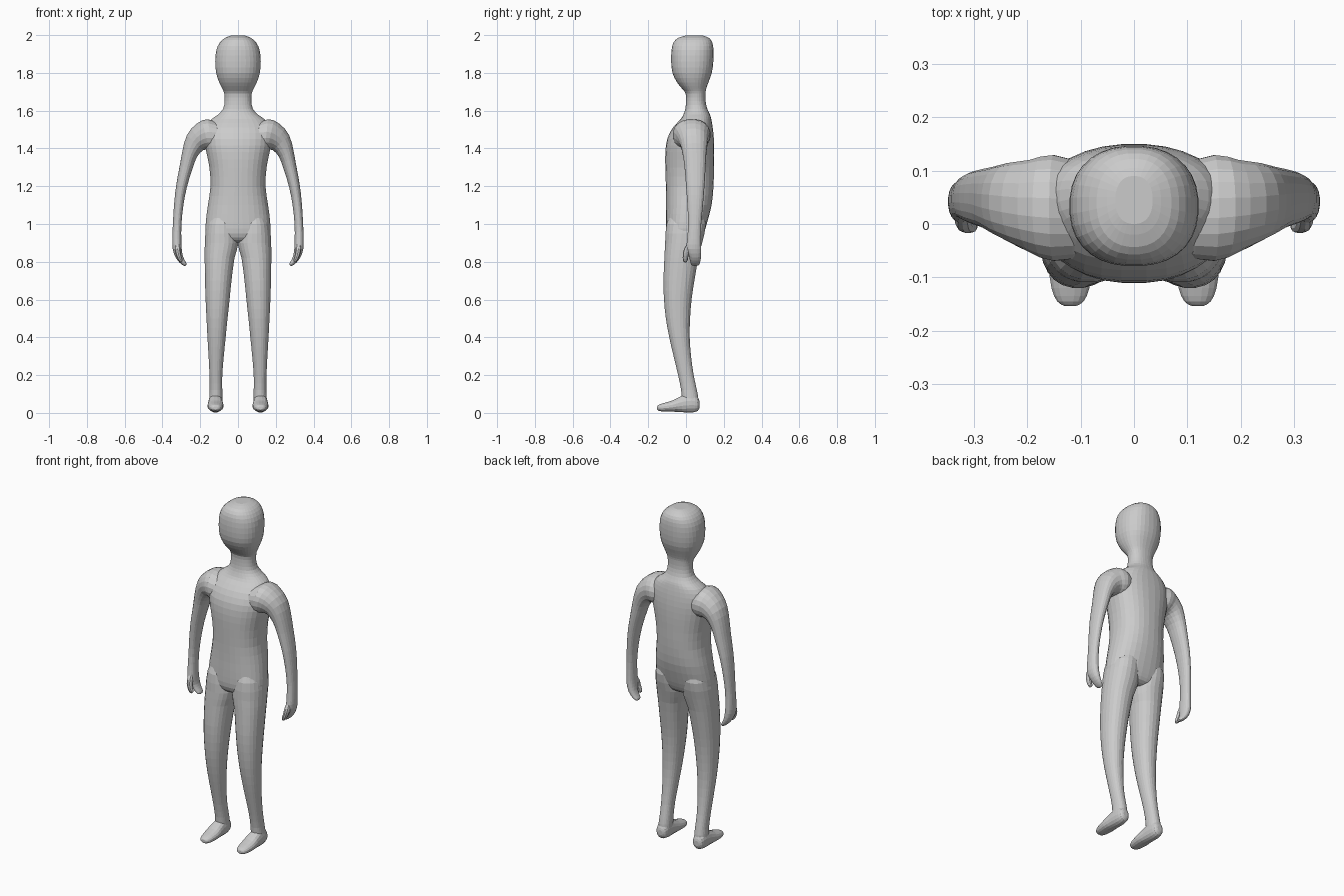
import bpy, bmesh, math
from mathutils import Vector

grey = bpy.data.materials.new("light_grey")
grey.diffuse_color = (0.6, 0.6, 0.6, 1)


def spline(rows, steps):
    """Fill in extra rings between the given ones (Catmull-Rom)."""
    out = []
    for i in range(len(rows) - 1):
        p0, p1 = rows[max(i - 1, 0)], rows[i]
        p2, p3 = rows[i + 1], rows[min(i + 2, len(rows) - 1)]
        for s in range(steps):
            t = s / steps
            out.append([0.5 * (2 * b + (c - a) * t + (2 * a - 5 * b + 4 * c - d) * t * t
                               + (3 * b - a - 3 * c + d) * t ** 3)
                        for a, b, c, d in zip(p0, p1, p2, p3)])
    return out + [list(rows[-1])]


def loft(name, rows, sides=24, side=1, power=2.2, along_y=False, steps=2):
    """Rows: centre x, height, half width, near, far, tilt in degrees."""
    bm = bmesh.new()
    rings = []
    for x, h, w, near, far, tilt in spline(rows, steps):
        t = math.radians(tilt)
        ring = []
        for k in range(sides):
            a = 2 * math.pi * (k + 0.5) / sides
            c, s = math.cos(a), math.sin(a)
            u = math.copysign(abs(c) ** (2 / power), c) * w
            v = math.copysign(abs(s) ** (2 / power), s) * (far - near) / 2
            depth = (near + far) / 2 + v
            px, pz = x + u * math.cos(t), h + u * math.sin(t)
            co = (px, pz, depth) if along_y else (px, depth, pz)
            ring.append(bm.verts.new((co[0] * side, co[1], co[2])))
        rings.append(ring)
    for r0, r1 in zip(rings, rings[1:]):
        for k in range(sides):
            j = (k + 1) % sides
            bm.faces.new((r0[k], r0[j], r1[j], r1[k]))
    # close both ends with a fan
    for ring in (rings[0], rings[-1]):
        mid = bm.verts.new(sum((v.co for v in ring), Vector()) / sides)
        for k in range(sides):
            bm.faces.new((ring[k], ring[(k + 1) % sides], mid))
    bmesh.ops.recalc_face_normals(bm, faces=bm.faces)
    mesh = bpy.data.meshes.new(name)
    bm.to_mesh(mesh)
    bm.free()
    mesh.materials.append(grey)
    ob = bpy.data.objects.new(name, mesh)
    bpy.context.collection.objects.link(ob)
    return ob


# head, neck and torso: height, half width, front, back
trunk = [
    (1.998, .035, .000, .090), (1.985, .070, -.043, .122), (1.96, .097, -.067, .140),
    (1.92, .115, -.077, .146), (1.86, .121, -.079, .145), (1.80, .116, -.072, .137),
    (1.75, .100, -.048, .119), (1.715, .083, -.020, .107), (1.69, .073, -.002, .104),
    (1.65, .071, .000, .104), (1.61, .079, -.004, .113), (1.58, .105, -.014, .127),
    (1.555, .140, -.028, .134), (1.51, .172, -.070, .142), (1.45, .180, -.100, .148),
    (1.38, .168, -.110, .150), (1.30, .152, -.110, .149), (1.20, .146, -.107, .146),
    (1.10, .160, -.106, .136), (1.01, .171, -.107, .113), (.95, .170, -.104, .094),
    (.915, .145, -.085, .075), (.90, .090, -.050, .045)]
body = loft("body", [(0, z, w, a, b, 0) for z, w, a, b in trunk], sides=32, power=2.3)

# leg: height, inner x, outer x, front, back
leg = [
    (1.08, .030, .125, -.070, .085), (1.00, .008, .166, -.104, .106),
    (.90, -.003, .176, -.111, .086), (.82, .018, .177, -.115, .066),
    (.70, .034, .175, -.120, .045), (.60, .044, .172, -.117, .030),
    (.50, .055, .167, -.107, .022), (.40, .065, .162, -.089, .020),
    (.30, .075, .156, -.066, .027), (.20, .083, .151, -.042, .041),
    (.12, .083, .150, -.026, .058), (.07, .082, .153, -.022, .066),
    (.03, .088, .150, -.015, .060)]

# foot: y, half width, bottom, top
foot = [
    (.072, .014, .030, .060), (.062, .030, .010, .085), (.030, .037, .001, .105),
    (-.020, .039, .003, .092), (-.070, .042, .006, .067), (-.120, .036, .007, .052),
    (-.145, .025, .011, .043), (-.153, .012, .019, .034)]

# arm and hand: x, height, half width, front, back, tilt
arm = [
    (.080, 1.465, .060, -.060, .110, 88), (.150, 1.472, .084, -.070, .130, 84),
    (.190, 1.462, .076, -.054, .121, 68), (.228, 1.430, .059, -.033, .115, 42),
    (.256, 1.370, .042, -.018, .108, 22), (.275, 1.300, .035, -.008, .104, 15),
    (.299, 1.200, .029, .000, .098, 10), (.314, 1.100, .025, .007, .090, 6),
    (.322, 1.000, .023, .011, .081, 3), (.324, .920, .024, .006, .080, 0),
    (.322, .870, .024, .002, .081, -5), (.312, .830, .020, .016, .080, -20),
    (.296, .803, .015, .022, .076, -38), (.281, .787, .010, .028, .070, -48),
    (.275, .781, .004, .038, .060, -50)]
thumb = [
    (.321, .915, .010, .018, .040, 0), (.320, .870, .016, -.010, .028, -5),
    (.314, .835, .014, -.017, .014, -15), (.303, .808, .011, -.016, .009, -30),
    (.297, .799, .005, -.010, .003, -35)]

limbs = []
for name, s in (("left", 1), ("right", -1)):
    limbs += [
        loft(name + "_leg", [((i + o) / 2, z, (o - i) / 2, a, b, 0) for z, i, o, a, b in leg], side=s),
        loft(name + "_foot", [(.119, y, w, a, b, 0) for y, w, a, b in foot], 16, s, along_y=True),
        loft(name + "_arm", arm, 20, s),
        loft(name + "_thumb", thumb, 10, s)]

# weld the limbs into one continuous skin
for limb in limbs:
    mod = body.modifiers.new("join_" + limb.name, 'BOOLEAN')
    mod.operation = 'UNION'
    mod.solver = 'EXACT'
    mod.object = limb
depsgraph = bpy.context.evaluated_depsgraph_get()
skin = bpy.data.meshes.new_from_object(body.evaluated_get(depsgraph))
body.modifiers.clear()
body.data = skin
for limb in limbs:
    bpy.data.objects.remove(limb)
if not skin.materials:
    skin.materials.append(grey)
for poly in skin.polygons:
    poly.material_index = 0
